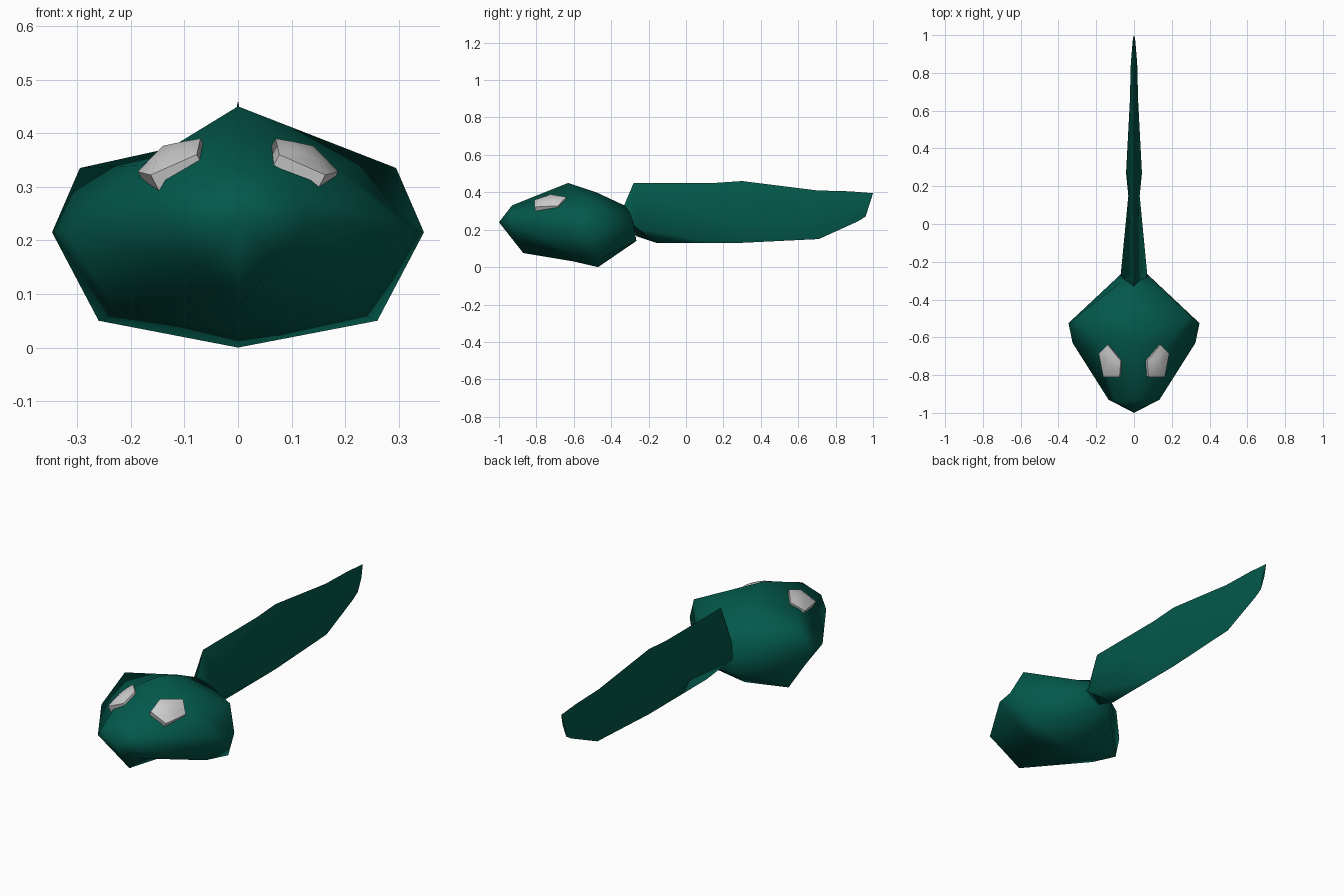
import bpy, bmesh, math
from mathutils import Vector

if "Cube" in bpy.data.objects:
    bpy.data.objects.remove(bpy.data.objects["Cube"])


def material(name, rgb):
    m = bpy.data.materials.new(name)
    m.diffuse_color = (*rgb, 1)
    m.use_nodes = True
    m.node_tree.nodes["Principled BSDF"].inputs["Base Color"].default_value = m.diffuse_color
    return m


skin = material("deep teal", (0.001, 0.098, 0.07))
white = material("eye white", (0.62, 0.62, 0.62))


def loft(name, rings, mat, angle, start=None, end=None):
    """Skin closed rings of points; each end is a tip point or a cap."""
    bm = bmesh.new()
    loops = [[bm.verts.new(p) for p in r] for r in rings]
    n = len(loops[0])
    for a, b in zip(loops, loops[1:]):
        for i in range(n):
            j = (i + 1) % n
            bm.faces.new((a[i], a[j], b[j], b[i]))
    for loop, tip in ((loops[0], start), (loops[-1], end)):
        if tip is None:
            bm.faces.new(loop)
        else:
            t = bm.verts.new(tip)
            for i in range(n):
                bm.faces.new((loop[i], loop[(i + 1) % n], t))
    bmesh.ops.recalc_face_normals(bm, faces=bm.faces)
    me = bpy.data.meshes.new(name)
    bm.to_mesh(me)
    bm.free()
    me.materials.append(mat)
    ob = bpy.data.objects.new(name, me)
    bpy.context.collection.objects.link(ob)
    bpy.ops.object.select_all(action='DESELECT')
    ob.select_set(True)
    bpy.context.view_layer.objects.active = ob
    bpy.ops.object.shade_smooth_by_angle(angle=math.radians(angle))
    return ob


def mirror_ring(half):
    """Complete a right-hand half section, top to bottom, into a ring."""
    return half + [(-x, y, z) for x, y, z in half[-2:0:-1]]


# Body: faceted sections from the snout to the tail root
body = [
    [(0, -.93, .33), (.10, -.94, .29), (.135, -.93, .23), (.07, -.90, .155), (0, -.87, .075)],
    [(0, -.63, .45), (.18, -.64, .34), (.325, -.63, .22), (.225, -.58, .065), (0, -.60, .03)],
    [(0, -.48, .40), (.295, -.485, .335), (.347, -.525, .215), (.26, -.45, .05), (0, -.47, .0)],
    [(0, -.33, .33), (.06, -.30, .29), (.085, -.28, .23), (.07, -.265, .14), (0, -.27, .14)],
]
loft("body", [mirror_ring(h) for h in body], skin, 75, start=(0, -1, .24))

# Tail: thin diamond sections (top y, z, middle y, z, half width, bottom y, z)
tail = [
    (-.335, .32, -.30, .24, .06, -.265, .165),
    (-.28, .45, -.265, .21, .07, -.16, .13),
    (.15, .45, .15, .25, .03, .15, .13),
    (.30, .46, .27, .26, .042, .30, .13),
    (.70, .41, .65, .27, .022, .71, .15),
    (.88, .405, .85, .30, .017, .92, .245),
    (1.0, .395, .98, .335, .006, .96, .27),
]
loft("tail", [mirror_ring([(0, a, b), (w, c, d), (0, e, f)])
              for a, b, c, d, w, e, f in tail], skin, 60)

# Eyes: five-sided low domes set into the sloping head
outline = [Vector(p) for p in (
    (.077, -.81, .36), (.163, -.81, .322), (.187, -.685, .328),
    (.14, -.64, .375), (.07, -.725, .39))]
centre = sum(outline, Vector()) / len(outline)
out = Vector((.45, -.2, .85)).normalized()
skirt = [p - out * .045 for p in outline]
dome = [p.lerp(centre, .45) + out * .012 for p in outline]
for side, s in (("right", 1), ("left", -1)):
    flip = lambda p: (p.x * s, p.y, p.z)
    loft(side + "_eye", [[flip(p) for p in r] for r in (skirt, outline, dome)],
         white, 60, end=flip(centre + out * .016))
